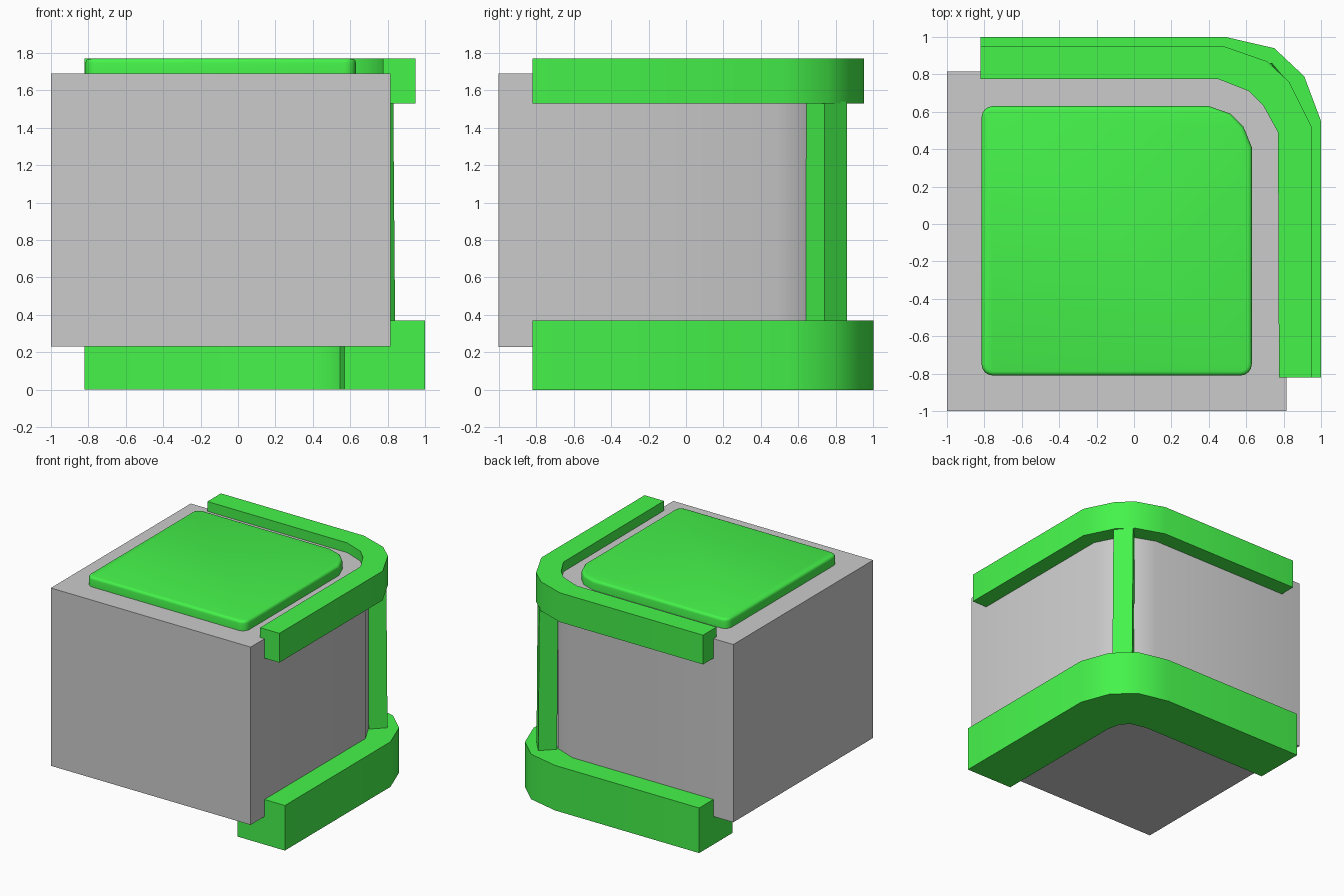
import bpy, bmesh, math

if "Cube" in bpy.data.objects:
    bpy.data.objects.remove(bpy.data.objects["Cube"])

green = bpy.data.materials.new("green")
green.diffuse_color = (0.06, 0.9, 0.07, 1)
green.use_nodes = True
green.node_tree.nodes["Principled BSDF"].inputs["Base Color"].default_value = green.diffuse_color


def finish(name, bm, mat=None, angle=35):
    bmesh.ops.recalc_face_normals(bm, faces=bm.faces)
    me = bpy.data.meshes.new(name)
    bm.to_mesh(me)
    bm.free()
    ob = bpy.data.objects.new(name, me)
    bpy.context.collection.objects.link(ob)
    if mat:
        me.materials.append(mat)
    bpy.ops.object.select_all(action='DESELECT')
    ob.select_set(True)
    bpy.context.view_layer.objects.active = ob
    bpy.ops.object.shade_smooth_by_angle(angle=math.radians(angle))
    return ob


def loft(rings):
    """Skin closed rings of equal length and cap both ends."""
    bm = bmesh.new()
    vs = [[bm.verts.new(p) for p in r] for r in rings]
    n = len(vs[0])
    for a, b in zip(vs, vs[1:]):
        for i in range(n):
            j = (i + 1) % n
            bm.faces.new((a[i], a[j], b[j], b[i]))
    bm.faces.new(vs[0])
    bm.faces.new(vs[-1])
    return bm


def prism(pts, z0, z1):
    return loft([[(x, y, z) for x, y in pts] for z in (z0, z1)])


def rail(name, section):
    """Sweep a section, given as (plan path, height) corners, round the bend."""
    rings = [[(*path[i], z) for path, z in section] for i in range(6)]
    return finish(name, loft(rings), green)


def bend(d, corner):
    """Plan path at distance d: back run, four bend points, right run."""
    return [(-0.82, d)] + corner + [(d, -0.82)]


base_outer = bend(1.0, [(0.49, 1.0), (0.75, 0.94), (0.91, 0.79), (1.0, 0.55)])
top_outer = bend(0.95, [(0.48, 0.95), (0.71, 0.87), (0.83, 0.76), (0.95, 0.52)])
wall = bend(0.815, [(0.46, 0.815), (0.64, 0.745), (0.725, 0.66), (0.815, 0.49)])
top_inner = bend(0.775, [(0.45, 0.775), (0.615, 0.71), (0.69, 0.635), (0.77, 0.49)])
base_inner = bend(0.57, [(0.36, 0.57), (0.48, 0.54), (0.545, 0.48), (0.57, 0.36)])

# Main block with one rounded vertical corner
block = [(-1, -1), (-1, 0.815)] + wall[1:5] + [(0.815, -1)]
finish("main_block", prism(block, 0.23, 1.69))

# L-section rails wrapping the block's lower and upper edges
rail("lower_rail", [(base_outer, 0), (base_outer, 0.37), (wall, 0.37),
                    (wall, 0.23), (base_inner, 0.23), (base_inner, 0)])
rail("upper_rail", [(top_outer, 1.53), (top_outer, 1.77), (top_inner, 1.77),
                    (top_inner, 1.69), (wall, 1.69), (wall, 1.53)])

# Slightly tapered corner post
post = [(0.74, 0.86), (0.84, 0.74), (0.74, 0.64), (0.64, 0.76)]
finish("corner_post", loft([
    [(x, y, 0.36) for x, y in post],
    [(x - 0.01, y, 1.54) for x, y in post]]), green)


# Top pad with small rounded corners, one wide corner and a soft upper edge
def arc(cx, cy, start, r=0.06, n=4):
    return [(cx + r * math.cos(math.radians(start + 90 * i / n)),
             cy + r * math.sin(math.radians(start + 90 * i / n))) for i in range(n + 1)]


pad = [(0.63, 0.41), (0.585, 0.52), (0.515, 0.59), (0.40, 0.63)]
pad += arc(-0.755, 0.57, 90) + arc(-0.755, -0.75, 180) + arc(0.57, -0.75, 270)
bm = prism(pad, 1.68, 1.77)
rim = [e for e in bm.edges if all(v.co.z > 1.75 for v in e.verts)]
bmesh.ops.bevel(bm, geom=rim, offset=0.022, segments=3, profile=0.5, affect='EDGES')
finish("top_pad", bm, green, 45)
